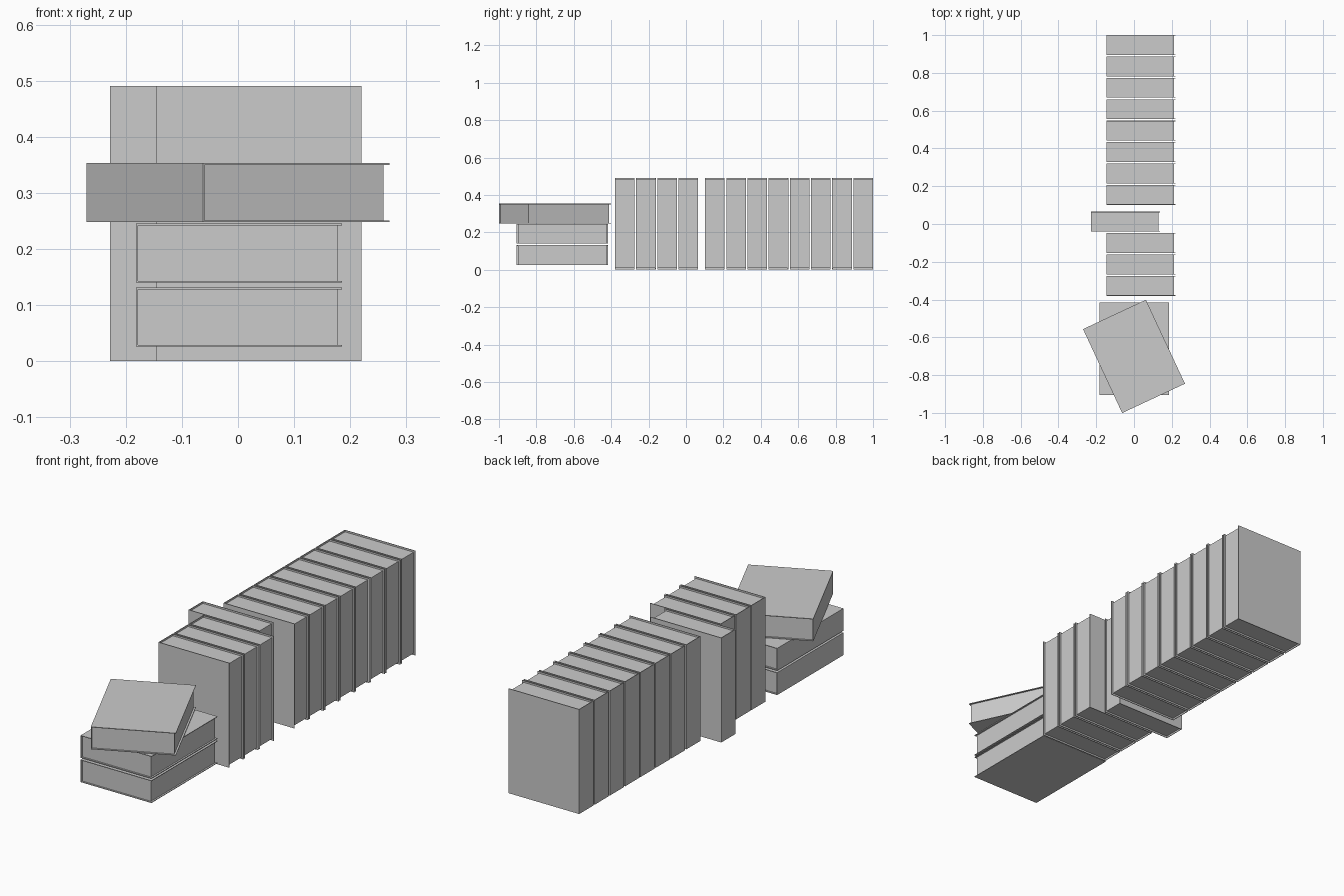
import bpy, bmesh, math
from mathutils import Vector

cube = bpy.data.objects.get("Cube")
if cube:
    bpy.data.objects.remove(cube, do_unlink=True)

WIDTH, HEIGHT, THICK = 0.367, 0.49, 0.105   # book size, lying flat, spine at -x
BOARD, INSET = 0.003, 0.008                 # cover thickness, page recess
PITCH = 0.1133                              # spacing along the row

grey = bpy.data.materials.new("plain grey")
grey.use_nodes = True
grey.diffuse_color = (0.6, 0.6, 0.6, 1)
grey.node_tree.nodes["Principled BSDF"].inputs["Base Color"].default_value = (0.6, 0.6, 0.6, 1)


def prism(name, profile, length):
    """Extrude an x-z profile along y, centred on y = 0."""
    bm = bmesh.new()
    face = bm.faces.new([bm.verts.new((x, -length / 2, z)) for x, z in profile])
    out = bmesh.ops.extrude_face_region(bm, geom=[face])["geom"]
    moved = [v for v in out if isinstance(v, bmesh.types.BMVert)]
    bmesh.ops.translate(bm, verts=moved, vec=(0, length, 0))
    bmesh.ops.recalc_face_normals(bm, faces=bm.faces)
    mesh = bpy.data.meshes.new(name)
    bm.to_mesh(mesh)
    bm.free()
    mesh.materials.append(grey)
    return mesh


# Cover: U-shaped section of two boards and the spine
w, t = WIDTH / 2, THICK / 2
wi, ti = w - BOARD, t - BOARD
cover_mesh = prism("cover", [(-w, -t), (w, -t), (w, -ti), (-wi, -ti),
                             (-wi, ti), (w, ti), (w, t), (-w, t)], HEIGHT)
# Page block, recessed on the three open sides
edge = w - INSET
pages_mesh = prism("pages", [(-wi, -ti), (edge, -ti), (edge, ti), (-wi, ti)],
                   HEIGHT - 2 * INSET)


def book(name, location, rotation):
    for part, mesh in (("cover", cover_mesh), ("pages", pages_mesh)):
        obj = bpy.data.objects.new(f"{name}_{part}", mesh)
        obj.location = Vector(location)
        obj.rotation_euler = rotation
        bpy.context.collection.objects.link(obj)


upright = (math.radians(90), 0, 0)

# Back row of eight standing books
for i in range(8):
    book(f"back_row_book_{i + 1}", (0.037, 1 - t - i * PITCH, HEIGHT / 2), upright)

# Front row of four, the rearmost pulled out towards its spine
for i in range(4):
    x = -0.045 if i == 0 else 0.037
    book(f"front_row_book_{i + 1}", (x, 0.065 - t - i * PITCH, HEIGHT / 2), upright)

# Two lying books with a turned one on top
book("stack_bottom_book", (0.002, -0.661, 0.0785), (0, 0, 0))
book("stack_middle_book", (0.002, -0.661, 0.1925), (0, 0, 0))
book("stack_top_book", (0, -0.701, 0.3005), (0, 0, math.radians(25)))
